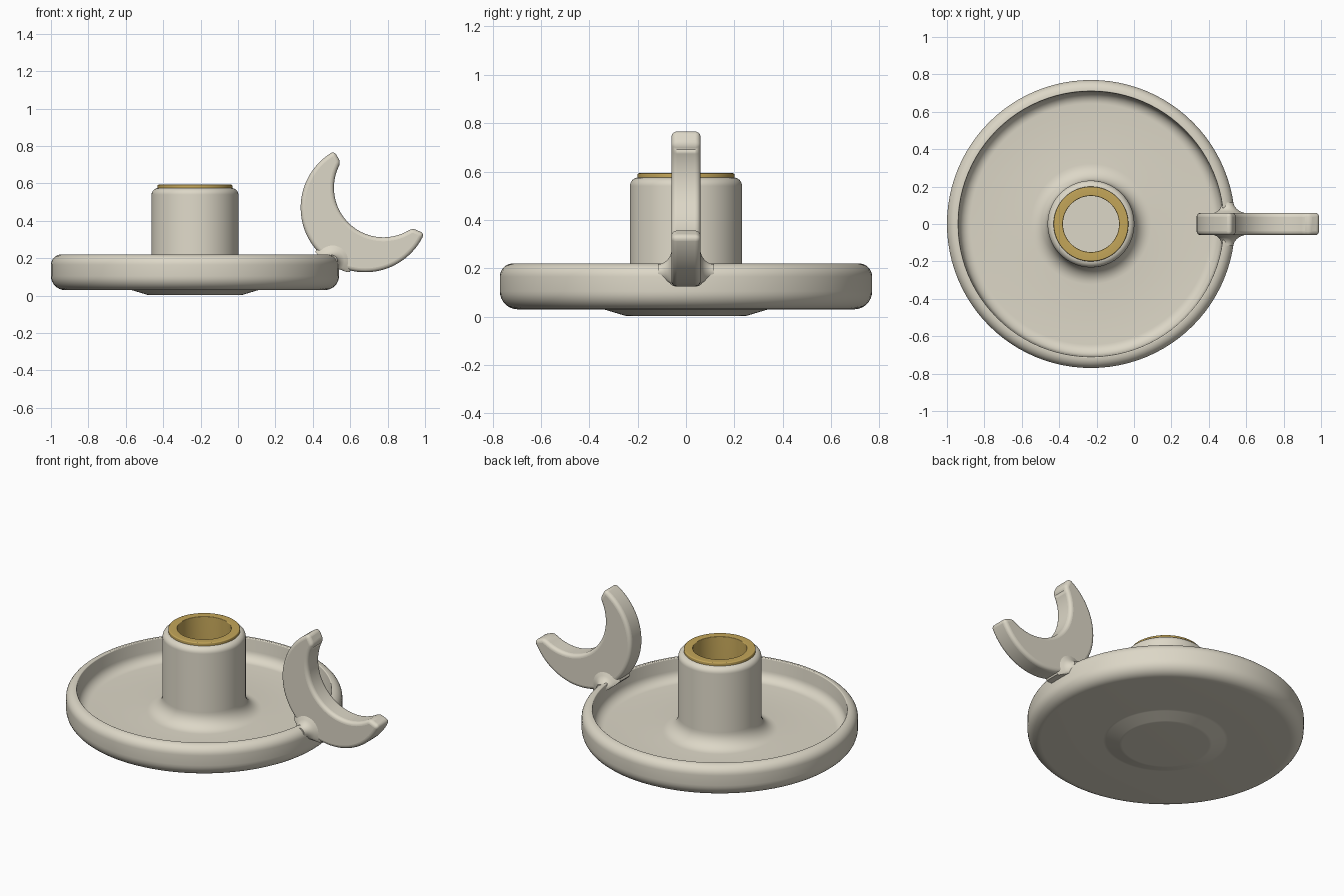
import bpy, bmesh
from math import sin, cos, pi, radians, sqrt, tan
from mathutils import Vector

if "Cube" in bpy.data.objects:
    bpy.data.objects.remove(bpy.data.objects["Cube"])

CX = -0.23  # axis of the dish


def material(name, col):
    m = bpy.data.materials.new(name)
    m.diffuse_color = (*col, 1)
    m.use_nodes = True
    m.node_tree.nodes["Principled BSDF"].inputs["Base Color"].default_value = m.diffuse_color
    return m


cream = material("cream", (0.72, 0.68, 0.57))
brass = material("brass", (0.55, 0.38, 0.10))


def fillet(corners, n=8):
    """Round the corners of an open polyline of (r, z, radius)."""
    out = []
    for i, (x, z, r) in enumerate(corners):
        p = Vector((x, z))
        if r == 0 or i in (0, len(corners) - 1):
            out.append(p)
            continue
        u = (Vector(corners[i - 1][:2]) - p).normalized()
        v = (Vector(corners[i + 1][:2]) - p).normalized()
        half = u.angle(v) / 2
        c = p + (u + v).normalized() * (r / sin(half))
        a = p + u * (r / tan(half)) - c
        b = p + v * (r / tan(half)) - c
        total = a.angle(b)
        for k in range(n + 1):
            t = k / n
            out.append(c + (a * sin((1 - t) * total) + b * sin(t * total)) / sin(total))
    return out


def finish(bm, name, mat, bevel=0):
    bmesh.ops.remove_doubles(bm, verts=bm.verts, dist=1e-5)
    bmesh.ops.recalc_face_normals(bm, faces=bm.faces)
    me = bpy.data.meshes.new(name)
    bm.to_mesh(me)
    bm.free()
    ob = bpy.data.objects.new(name, me)
    bpy.context.collection.objects.link(ob)
    me.materials.append(mat)
    if bevel:
        mod = ob.modifiers.new("round", 'BEVEL')
        mod.width, mod.segments = bevel, 5
        mod.limit_method, mod.angle_limit = 'ANGLE', radians(50)
    bpy.ops.object.select_all(action='DESELECT')
    ob.select_set(True)
    bpy.context.view_layer.objects.active = ob
    bpy.ops.object.shade_smooth_by_angle(angle=radians(35))
    return ob


def loft(bm, rings):
    for a, b in zip(rings, rings[1:]):
        n = len(a)
        for i in range(n):
            bm.faces.new((a[i], a[(i + 1) % n], b[(i + 1) % n], b[i]))


def lathe(name, corners, mat, seg=96):
    bm = bmesh.new()
    vs = [bm.verts.new((p.x, 0, p.y)) for p in fillet(corners)]
    es = [bm.edges.new(e) for e in zip(vs, vs[1:])]
    bmesh.ops.spin(bm, geom=vs + es, cent=(0, 0, 0), axis=(0, 0, 1),
                   angle=2 * pi, steps=seg)
    ob = finish(bm, name, mat)
    ob.location.x = CX
    return ob


# Dish with foot, rolled rim and hollow stem in one turned profile
lathe("dish_and_stem", [
    (0, 0.003, 0), (0.25, 0.003, 0.06), (0.34, 0.03, 0.06), (0.77, 0.03, 0.075),
    (0.77, 0.22, 0.055), (0.71, 0.22, 0.006), (0.70, 0.09, 0.06),
    (0.232, 0.09, 0.09), (0.232, 0.575, 0.035), (0.195, 0.575, 0),
    (0.195, 0.02, 0), (0, 0.02, 0)], cream)

# Brass candle sleeve
lathe("brass_sleeve", [
    (0.15, 0.02, 0), (0.15, 0.593, 0.004), (0.2, 0.593, 0.006), (0.2, 0.5, 0)], brass)

# Crescent handle: outer arc and offset inner arc, extruded across y
C, R = Vector((0.68, 0.47)), 0.345
OFF, RI, AX, SPAN, HALF = 0.145, 0.265, radians(47.5), radians(71), 0.06
N = 56
outer, inner = [], []
for i in range(N + 1):
    rel = SPAN + (2 * pi - 2 * SPAN) * i / N
    d = Vector((cos(AX + rel), sin(AX + rel)))
    ri = OFF * cos(rel) + sqrt(RI ** 2 - (OFF * sin(rel)) ** 2)
    outer.append(C + d * R)
    inner.append(C + d * ri)
bm = bmesh.new()
face = bm.faces.new([bm.verts.new((p.x, -HALF, p.y)) for p in outer + inner[::-1]])
ext = bmesh.ops.extrude_face_region(bm, geom=[face])
for v in ext["geom"]:
    if isinstance(v, bmesh.types.BMVert):
        v.co.y = HALF
finish(bm, "crescent_handle", cream, bevel=0.024)

# Flared blend between rim and handle, kept inside the handle's outer arc
bm = bmesh.new()
rings = []
M, W = 24, 0.115
for j in range(M + 1):
    y = -W + 2 * W * j / M
    t = min(1, max(0, (W - abs(y)) / (W - HALF + 0.004)))
    r = 0.032 + 0.075 * (1 - sqrt(1 - t * t))
    cx = 0.508 - y * y / 1.5
    ring = []
    for k in range(32):
        a = 2 * pi * k / 32
        p = Vector((cx + r * cos(a), 0.185 + r * sin(a)))
        q = p - C
        if q.length > R + 0.012:
            p = C + q.normalized() * (R + 0.012)
        ring.append(bm.verts.new((p.x, y, p.y)))
    rings.append(ring)
loft(bm, rings)
bm.faces.new(rings[0])
bm.faces.new(rings[-1])
finish(bm, "handle_blend", cream)
